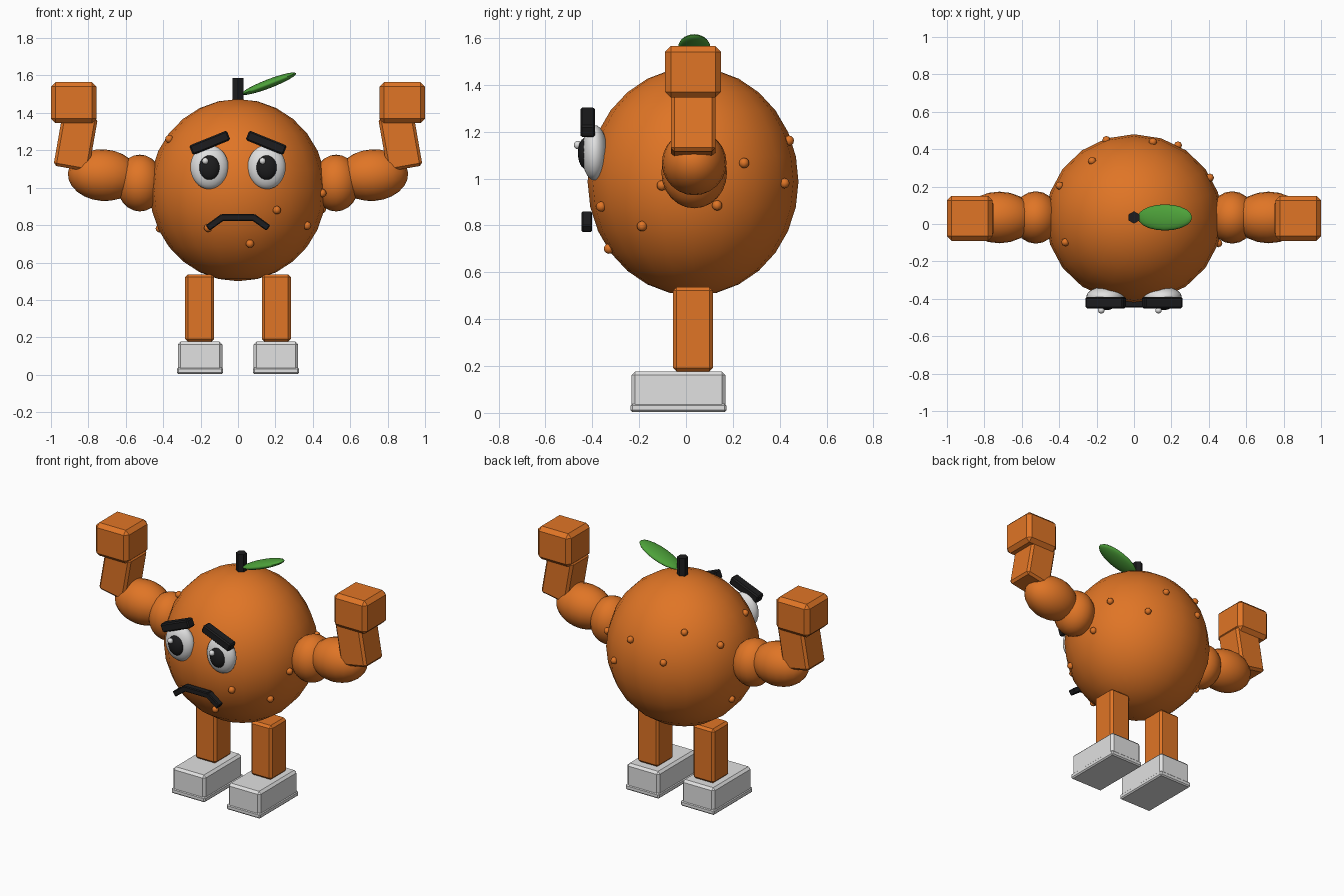
import bpy, math
from mathutils import Vector

if "Cube" in bpy.data.objects:
    bpy.data.objects.remove(bpy.data.objects["Cube"])


def mat(name, rgb):
    m = bpy.data.materials.new(name)
    m.diffuse_color = (*rgb, 1)
    m.use_nodes = True
    m.node_tree.nodes["Principled BSDF"].inputs["Base Color"].default_value = m.diffuse_color
    return m


ORANGE = mat("orange_peel", (0.745, 0.178, 0.019))
WHITE = mat("off_white", (0.75, 0.75, 0.75))
BLACK = mat("near_black", (0.012, 0.012, 0.013))
GREEN = mat("leaf_green", (0.075, 0.36, 0.042))
YC = 0.03  # depth of the body axis


def finish(o, name, m, smooth):
    o.name = name
    o.data.materials.append(m)
    if smooth:
        bpy.ops.object.shade_smooth_by_angle(angle=math.radians(50))
    return o


def ball(name, loc, radii, m, seg=20, rings=12, rot=(0, 0, 0)):
    bpy.ops.mesh.primitive_uv_sphere_add(segments=seg, ring_count=rings, radius=1,
                                         location=loc, rotation=rot)
    o = bpy.context.object
    o.scale = radii
    bpy.ops.object.transform_apply(location=False, rotation=False, scale=True)
    return finish(o, name, m, True)


def box(name, loc, size, m, bevel=0.015, tilt=0):
    bpy.ops.mesh.primitive_cube_add(size=1, location=loc, rotation=(0, tilt, 0))
    o = bpy.context.object
    o.scale = size
    bpy.ops.object.transform_apply(location=False, rotation=False, scale=True)
    b = o.modifiers.new("bevel", 'BEVEL')
    b.width = bevel
    b.segments = 1
    return finish(o, name, m, False)


# Round body
BODY = Vector((0, YC, 0.987))
RADII = Vector((0.472, 0.45, 0.487))
ball("body", BODY, RADII, ORANGE, 20, 14)

# Peel bumps, pushed onto the body surface
bumps = [(-.374, -.10, 1.265), (.465, -.107, .97), (.208, -.363, .88),
         (.374, -.19, .795), (.064, -.33, .70), (-.16, -.35, .785),
         (-.433, .12, .775), (.41, .25, 1.067), (.10, .435, 1.16),
         (.235, .42, .98), (.45, .133, .885), (-.23, .345, 1.265),
         (-.15, .455, 1.08), (-.41, .21, 1.175)]
for i, p in enumerate(bumps):
    d = Vector(p) - BODY
    k = Vector([d[j] / RADII[j] for j in range(3)]).length
    ball(f"peel_bump_{i + 1}", BODY + d / k, (.022, .022, .022), ORANGE, 8, 6)

# Stem and leaf
bpy.ops.mesh.primitive_cylinder_add(vertices=6, radius=0.033, depth=0.15,
                                    location=(0, 0.035, 1.512))
finish(bpy.context.object, "stem", BLACK, False)
ball("leaf", (0.165, 0.035, 1.556), (0.156, 0.07, 0.024), GREEN, 20, 12,
     (0, math.radians(-21), 0))

# Mirrored limbs and face parts
for side, s in (("left", -1), ("right", 1)):
    ball(f"{side}_shoulder", (s * .525, .035, 1.025), (.125, .14, .152), ORANGE)
    ball(f"{side}_upper_arm", (s * .72, .035, 1.067), (.19, .138, .138), ORANGE,
         20, 12, (0, s * math.radians(-4), 0))
    box(f"{side}_forearm", (s * .868, .03, 1.245), (.19, .19, .29), ORANGE, .015,
        s * math.radians(170))
    box(f"{side}_fist", (s * .878, .03, 1.455), (.245, .24, .22), ORANGE, .025)
    box(f"{side}_leg", (s * .205, .03, .357), (.156, .17, .36), ORANGE)
    box(f"{side}_shoe", (s * .203, -.032, .093), (.238, .4, .168), WHITE)
    box(f"{side}_sole", (s * .203, -.032, .021), (.248, .41, .035), WHITE, .008)

    ball(f"{side}_eye", (s * .153, -.39, 1.11), (.102, .055, .118), WHITE, 24, 14)
    ball(f"{side}_pupil", (s * .153, -.43, 1.108), (.056, .031, .066), BLACK)
    ball(f"{side}_eye_glint", (s * .153 - .022, -.462, 1.143),
         (.018, .017, .018), WHITE, 10, 8)
    box(f"{side}_eyebrow", (s * .151, -.42, 1.24), (.217, .062, .055), BLACK, .008,
        s * math.radians(22))
    box(f"{side}_mouth_corner", (s * .12, -.423, .815), (.105, .045, .036), BLACK,
        .005, s * math.radians(36))

# Middle of the mouth
box("mouth_middle", (0, -.423, .841), (.18, .045, .036), BLACK, .005)
